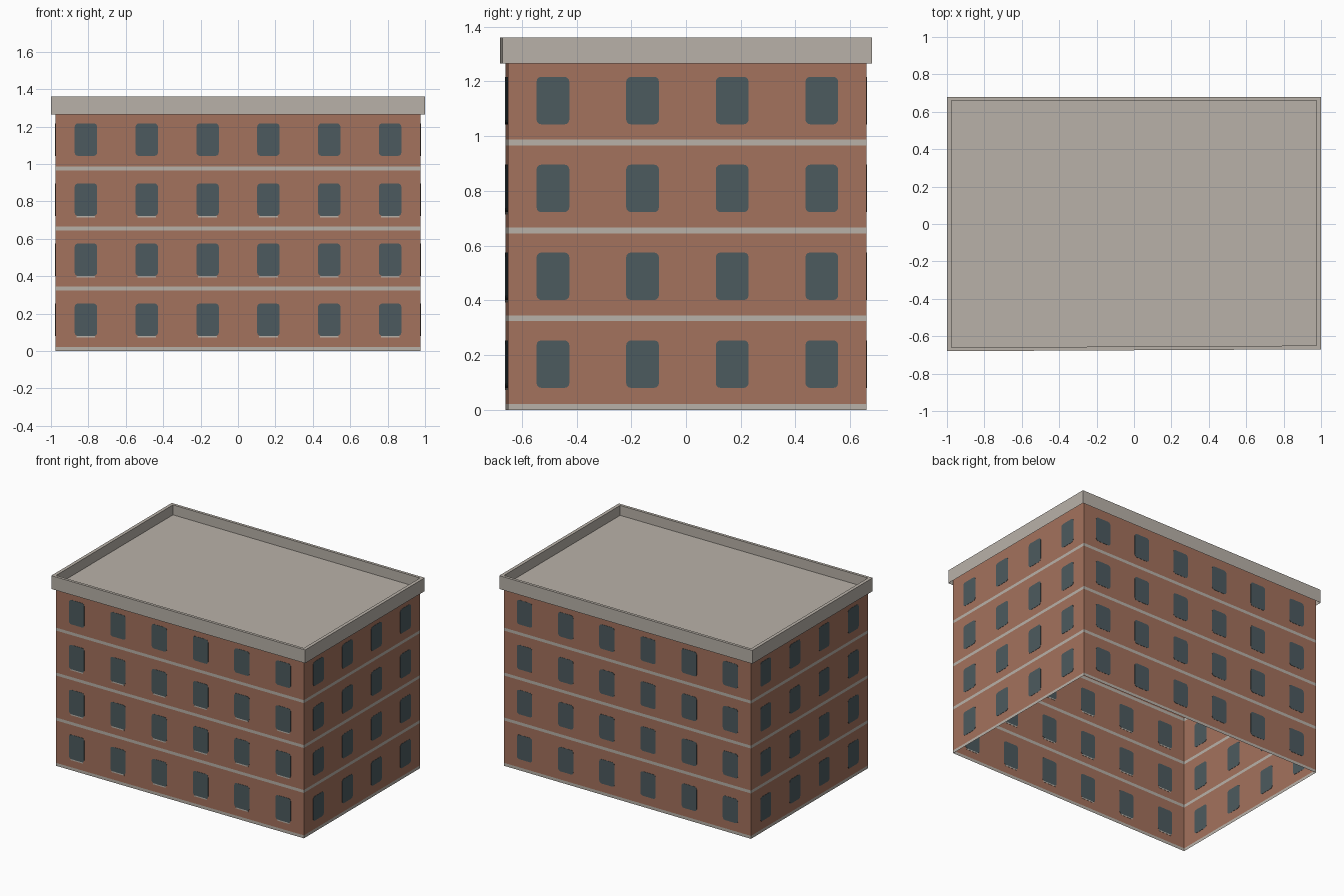
import bpy, bmesh, math
from mathutils import Vector

if "Cube" in bpy.data.objects:
    bpy.data.objects.remove(bpy.data.objects["Cube"], do_unlink=True)


def material(name, rgb):
    m = bpy.data.materials.new(name)
    m.use_nodes = True
    m.diffuse_color = (*rgb, 1)
    m.node_tree.nodes["Principled BSDF"].inputs["Base Color"].default_value = (*rgb, 1)
    return m


BRICK = material("red brick", (0.37, 0.168, 0.109))
STONE = material("grey stone", (0.485, 0.443, 0.395))
GLASS = material("dark glass", (0.073, 0.103, 0.114))

ROOF_Z, EAVES_Z, PARAPET_Z = 1.289, 1.265, 1.36
STOREY = 0.321
WALL = [(-0.976, -0.66), (0.976, -0.65), (0.976, 0.66), (-0.976, 0.66)]
EAVES = [(-1, -0.68), (1, -0.67), (1, 0.68), (-1, 0.68)]


def finish(name, bm, mats):
    mesh = bpy.data.meshes.new(name)
    bm.to_mesh(mesh)
    bm.free()
    for m in mats:
        mesh.materials.append(m)
    obj = bpy.data.objects.new(name, mesh)
    bpy.context.collection.objects.link(obj)


def loop(bm, outline, z):
    return [bm.verts.new((x, y, z)) for x, y in outline]


def bridge(bm, first, second):
    """Band of four faces between two corner loops."""
    for i in range(4):
        j = (i + 1) % 4
        bm.faces.new((first[i], first[j], second[j], second[i]))


# Brick walls, sliced so that the floor bands are their own faces
bm = bmesh.new()
bridge(bm, loop(bm, WALL, 0), loop(bm, WALL, ROOF_Z))
bands = [(0, 0.021)] + [(k * STOREY + 0.003, k * STOREY + 0.024) for k in (1, 2, 3)]
for z in [z for band in bands for z in band if z > 0]:
    bmesh.ops.bisect_plane(bm, geom=bm.verts[:] + bm.edges[:] + bm.faces[:],
                           plane_co=(0, 0, z), plane_no=(0, 0, 1))
for f in bm.faces:
    z = f.calc_center_median().z
    f.material_index = int(any(a < z < b for a, b in bands))
finish("walls", bm, [BRICK, STONE])

# Overhanging parapet, open below: outer face, top and inner face down to the roof
bm = bmesh.new()
rims = [loop(bm, EAVES, EAVES_Z), loop(bm, EAVES, PARAPET_Z),
        loop(bm, WALL, PARAPET_Z), loop(bm, WALL, ROOF_Z)]
for low, high in zip(rims, rims[1:]):
    bridge(bm, low, high)
finish("parapet", bm, [STONE])

# Flat roof inside the parapet
bm = bmesh.new()
bm.faces.new(loop(bm, WALL, ROOF_Z))
finish("roof", bm, [STONE])


def rounded_outline(w, h, r, steps=3):
    pts = []
    for k, (sx, sz) in enumerate([(1, 1), (-1, 1), (-1, -1), (1, -1)]):
        for s in range(steps + 1):
            a = math.pi / 2 * (k + s / steps)
            pts.append((sx * (w / 2 - r) + r * math.cos(a),
                        sz * (h / 2 - r) + r * math.sin(a)))
    return pts


def plate(bm, centre, along, outline, depth=0.003):
    """Thin plate set through the wall sheet, showing on both sides."""
    out = Vector((along.y, -along.x, 0))
    verts = [bm.verts.new(centre + along * u + Vector((0, 0, v)) - out * depth / 2)
             for u, v in outline]
    face = bm.faces.new(verts)
    ext = bmesh.ops.extrude_face_region(bm, geom=[face], use_keep_orig=True)
    moved = [g for g in ext["geom"] if isinstance(g, bmesh.types.BMVert)]
    bmesh.ops.translate(bm, verts=moved, vec=out * depth)


# Windows on every side, four storeys high
pane = rounded_outline(0.12, 0.174, 0.018)
sill = [(-0.05, -0.004), (0.05, -0.004), (0.05, 0.004), (-0.05, 0.004)]
sills = bmesh.new()
# Wall order runs anticlockwise from the front; +x is the model's left
for i, (side, count) in enumerate([("front", 6), ("left", 4), ("back", 6), ("right", 4)]):
    a, b = (Vector((*WALL[k % 4], 0)) for k in (i, i + 1))
    along = (b - a).normalized()
    bm = bmesh.new()
    for c in range(count):
        base = a.lerp(b, (c + 0.5) / count)
        for row in range(4):
            z = 0.167 + row * STOREY
            plate(bm, base + Vector((0, 0, z)), along, pane)
            if side == "front" and row < 3:
                plate(sills, base + Vector((0, 0, z - 0.091)), along, sill)
    bmesh.ops.recalc_face_normals(bm, faces=bm.faces)
    finish(side + "_windows", bm, [GLASS])

# Light sills under the front windows
bmesh.ops.recalc_face_normals(sills, faces=sills.faces)
finish("front_sills", sills, [STONE])
